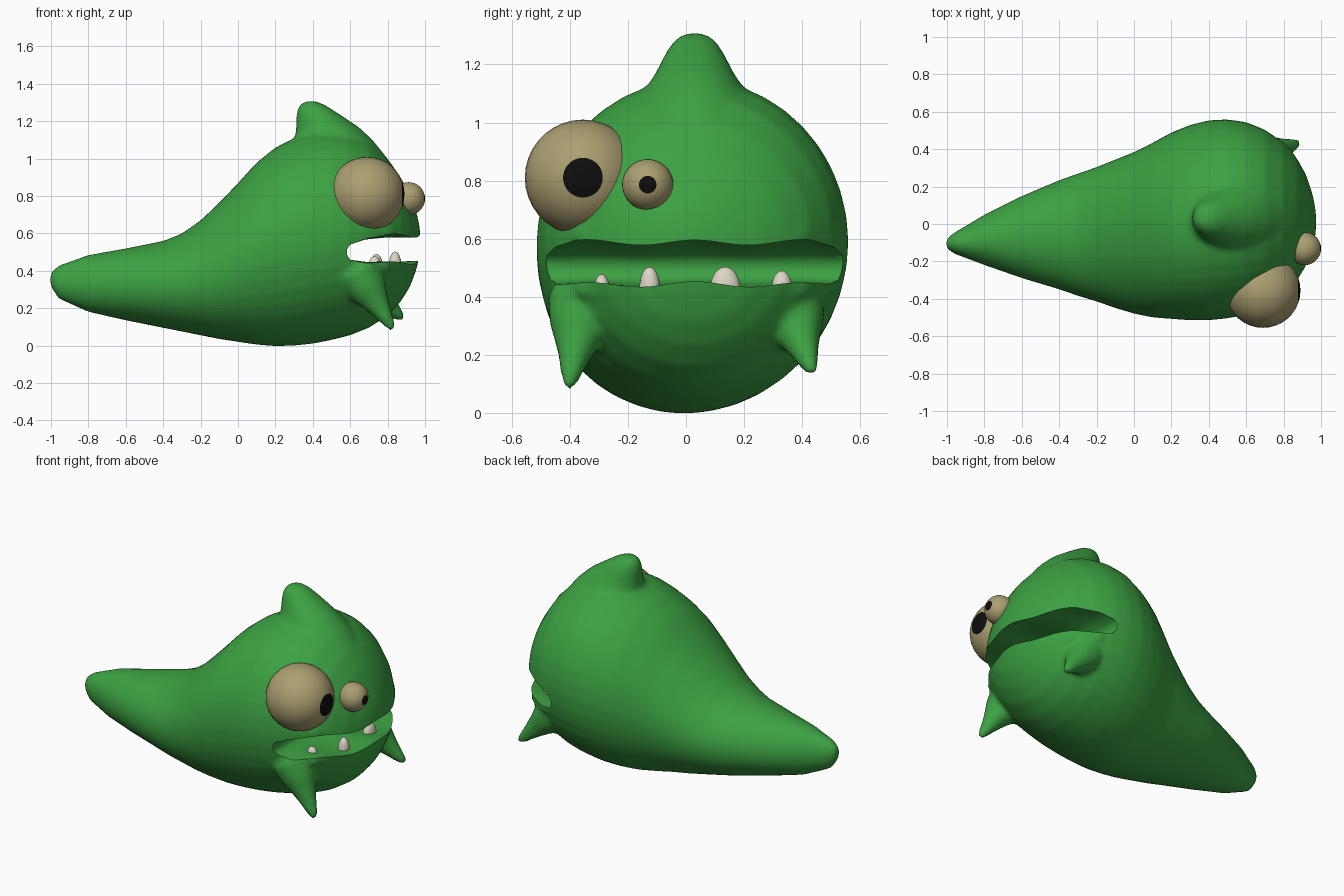
import bpy, bmesh, math
from mathutils import Vector, Matrix

cube = bpy.data.objects.get("Cube")
if cube:
    bpy.data.objects.remove(cube, do_unlink=True)


def material(name, rgb):
    m = bpy.data.materials.new(name)
    m.use_nodes = True
    m.diffuse_color = (*rgb, 1)
    m.node_tree.nodes["Principled BSDF"].inputs["Base Color"].default_value = (*rgb, 1)
    return m


GREEN = material("skin green", (0.045, 0.36, 0.055))
CREAM = material("eye tan", (0.41, 0.35, 0.165))
BLACK = material("pupil black", (0.004, 0.004, 0.004))
WHITE = material("tooth ivory", (0.72, 0.67, 0.56))


def make_object(name, bm, mats):
    bmesh.ops.recalc_face_normals(bm, faces=bm.faces[:])
    mesh = bpy.data.meshes.new(name)
    bm.to_mesh(mesh)
    bm.free()
    for m in mats:
        mesh.materials.append(m)
    obj = bpy.data.objects.new(name, mesh)
    bpy.context.collection.objects.link(obj)
    return obj


def activate(obj):
    bpy.ops.object.select_all(action='DESELECT')
    obj.select_set(True)
    bpy.context.view_layer.objects.active = obj


def smooth(obj, angle=40):
    activate(obj)
    bpy.ops.object.shade_smooth_by_angle(angle=math.radians(angle))


def ellipse(center, u, v, n=40):
    """Ring of points with half-axis vectors u and v."""
    turns = [2 * math.pi * i / n for i in range(n)]
    return [Vector(center) + Vector(u) * math.cos(t) + Vector(v) * math.sin(t) for t in turns]


def loft(bm, rings):
    """Skin a closed solid through rings of equal point count."""
    loops = [[bm.verts.new(p) for p in r] for r in rings]
    n = len(loops[0])
    for a, b in zip(loops, loops[1:]):
        for i in range(n):
            bm.faces.new((a[i], a[(i + 1) % n], b[(i + 1) % n], b[i]))
    bm.faces.new(loops[0][::-1])
    bm.faces.new(loops[-1])


def tube(bm, points, radii):
    """Round tube along a path."""
    pts = [Vector(p) for p in points]
    rings = []
    for i, (p, r) in enumerate(zip(pts, radii)):
        d = (pts[min(i + 1, len(pts) - 1)] - pts[max(i - 1, 0)]).normalized()
        u = d.cross(Vector((0, 0, 1))).normalized()
        rings.append(ellipse(p, u * r, d.cross(u) * r, 20))
    loft(bm, rings)


# Body: cross-sections from tail tip to face (x, low z, high z, right y, left y)
bm = bmesh.new()
SECTIONS = [
    (-1.005, .32, .39, -.13, -.08), (-.96, .25, .43, -.16, -.045),
    (-.8, .18, .485, -.22, .05), (-.6, .135, .52, -.29, .15),
    (-.4, .095, .56, -.35, .235), (-.3, .075, .6, -.385, .27),
    (-.2, .055, .67, -.415, .305), (-.1, .035, .765, -.45, .345),
    (0, .02, .87, -.48, .385), (.1, .005, .98, -.5, .435),
    (.2, -.003, 1.06, -.508, .49), (.3, 0, 1.11, -.515, .53),
    (.4, .01, 1.145, -.515, .555), (.5, .03, 1.15, -.505, .56),
    (.6, .055, 1.135, -.485, .545), (.7, .095, 1.09, -.445, .505),
    (.8, .16, 1.0, -.38, .435), (.87, .235, .9, -.305, .355),
    (.92, .315, .8, -.225, .265), (.955, .41, .71, -.13, .16), (.973, .5, .63, -.05, .07),
]
loft(bm, [ellipse((x, (r + l) / 2, (lo + hi) / 2), (0, (l - r) / 2, 0), (0, 0, (hi - lo) / 2))
          for x, lo, hi, r, l in SECTIONS])

# Head crest: stacked rings (z, back x, front x, half width)
CREST = [(.9, .3, .84, .24), (1.0, .3, .8, .225), (1.1, .305, .72, .18), (1.17, .31, .645, .135),
         (1.24, .312, .54, .1), (1.285, .325, .47, .07), (1.308, .36, .42, .03)]
loft(bm, [ellipse(((a + b) / 2, .03, z), ((b - a) / 2, 0, 0), (0, w, 0)) for z, a, b, w in CREST])

# Chin spikes
for tip in ((.83, -.405, .085), (.885, .435, .135)):
    tip = Vector(tip)
    base = Vector((.64, math.copysign(.35, tip.y), .39))
    steps = (0, .3, .5, .7, .88, 1)
    tube(bm, [base.lerp(tip, s) for s in steps], (.13, .105, .075, .05, .033, .016))

# Lips
for z, back in ((.61, 0), (.425, .02)):
    path = [(.66, -.44), (.8, -.35), (.89, -.2), (.94, 0), (.9, .22), (.81, .39), (.67, .49)]
    tube(bm, [(x - back, y, z) for x, y in path], [.025] + [.032] * 5 + [.025])

body = make_object("body", bm, [GREEN])
fuse = body.modifiers.new("fuse", 'REMESH')
fuse.mode = 'VOXEL'
fuse.voxel_size = .016
soften = body.modifiers.new("soften", 'SMOOTH')
soften.factor = .5
soften.iterations = 8

# Mouth: a wavy-lipped slot running across the head
bm = bmesh.new()
UPPER = [(.583, .515), (.6, .542), (.68, .572), (.8, .588), (1.1, .585)]
LOWER = [(1.1, .447), (.8, .44), (.68, .444), (.6, .458), (.583, .485)]
rings = []
for i in range(49):
    y = -.72 + i * .03
    wave = math.cos((y - .03) * 17)
    rings.append([Vector((x, y, z + .009 * wave * min(1, (x - .58) * 5))) for x, z in UPPER + LOWER])
loft(bm, rings)
cutter = make_object("mouth_cutter", bm, [GREEN])
cutter.hide_render = True
cut = body.modifiers.new("mouth", 'BOOLEAN')
cut.object = cutter
cut.operation = 'DIFFERENCE'
cut.solver = 'EXACT'
activate(body)
bpy.ops.object.convert(target='MESH')
bpy.data.objects.remove(cutter, do_unlink=True)
smooth(body, 50)


# Eyes: pole faces +x, the cap around it is the pupil
def eye(name, center, radius):
    bm = bmesh.new()
    bmesh.ops.create_uvsphere(bm, u_segments=36, v_segments=18, radius=radius)
    bm.transform(Matrix.Translation(center) @ Matrix.Rotation(math.pi / 2, 4, 'Y'))
    for f in bm.faces:
        away = (f.calc_center_median() - Vector(center)).normalized()
        f.material_index = int(away.x > math.cos(math.radians(20)))
    smooth(make_object(name, bm, [CREAM, BLACK]))


eye("large_right_eye", (.69, -.355, .81), .2)
eye("small_right_eye", (.912, -.132, .786), .088)

# Lower teeth
for i, (x, y, width, top) in enumerate([(.73, -.29, .027, .478), (.84, -.125, .036, .503),
                                        (.84, .135, .052, .503), (.74, .33, .036, .49)]):
    bm = bmesh.new()
    bmesh.ops.create_uvsphere(bm, u_segments=20, v_segments=12, radius=1)
    bm.transform(Matrix.Translation((x, y, .425)) @ Matrix.Diagonal((.034, width, top - .425, 1)))
    smooth(make_object(f"tooth_{i + 1}", bm, [WHITE]))
